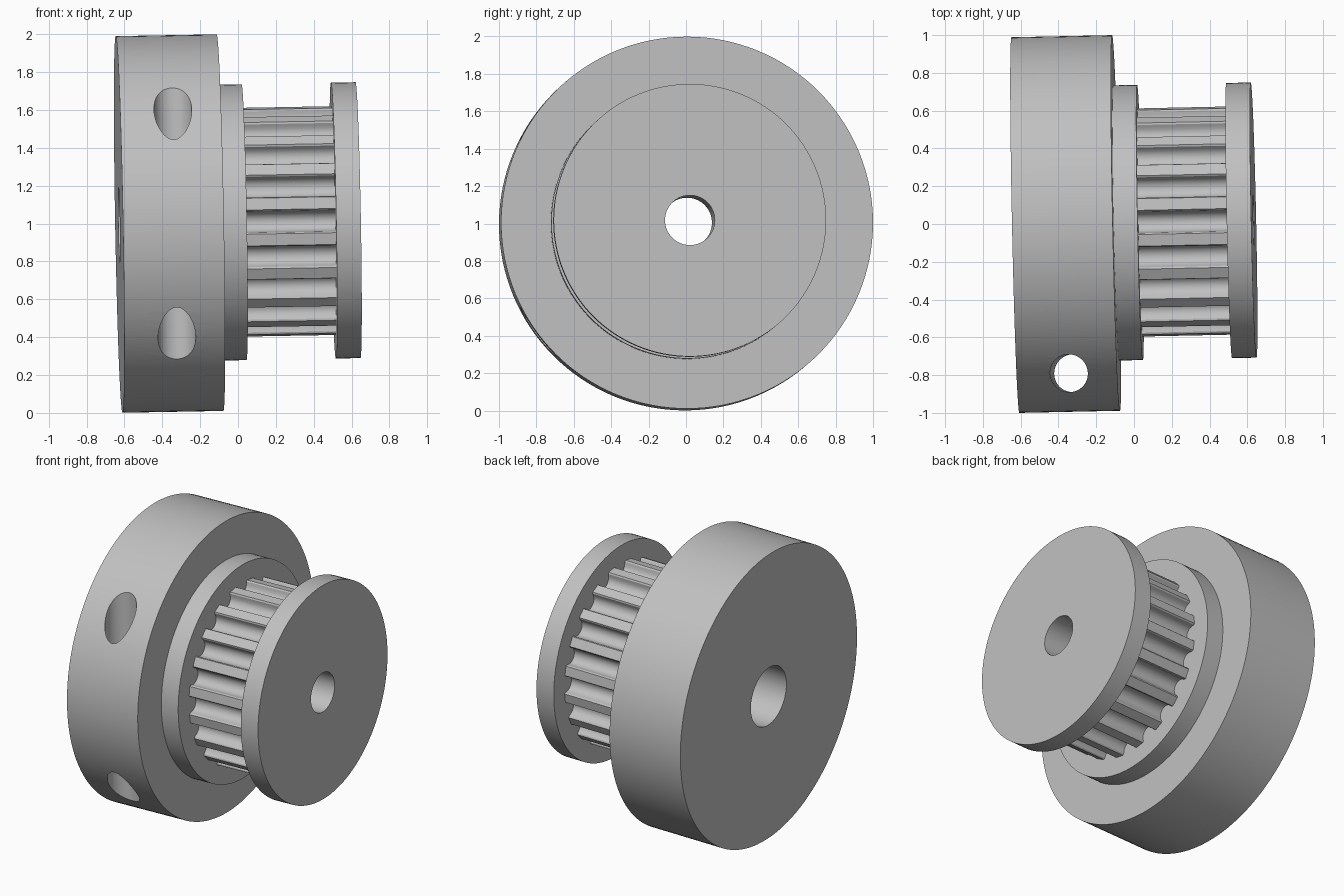
import bpy
import bmesh
from math import cos, sin, pi, atan2, hypot
from mathutils import Vector, Matrix

cube = bpy.data.objects.get("Cube")
if cube:
    bpy.data.objects.remove(cube, do_unlink=True)

grey = bpy.data.materials.new("machined grey")
grey.use_nodes = True
grey.diffuse_color = (0.53, 0.53, 0.53, 1)
grey.node_tree.nodes["Principled BSDF"].inputs["Base Color"].default_value = grey.diffuse_color

# The pulley axis runs along local x and leans slightly
PIVOT = Vector((-0.36, 0, 1.0))
AXIS = Vector((1, 0.021, 0.018))
TILT = Vector((1, 0, 0)).rotation_difference(AXIS).to_matrix().to_4x4()
PLACE = Matrix.Translation(PIVOT) @ TILT @ Matrix.Translation((0.36, 0, 0))


def circle(radius, count=128):
    return [(radius, 2 * pi * i / count) for i in range(count)]


def toothed(teeth=20, outer=0.605, bottom=0.53, groove=0.055):
    """Outline with round-bottomed grooves, as (radius, angle) pairs."""
    half = [(bottom + groove * (1 - cos(t * pi / 10)), groove * sin(t * pi / 10))
            for t in range(6)]
    half += [(outer - 0.009, groove + 0.002), (outer - 0.001, groove + 0.009)]
    half = [(hypot(r, s), atan2(s, r)) for r, s in half]
    whole = [(r, -a) for r, a in reversed(half[1:])] + half
    return [(r, a + pi + 2 * pi * k / teeth) for k in range(teeth) for r, a in whole]


def finish(obj):
    bpy.ops.object.select_all(action='DESELECT')
    obj.select_set(True)
    bpy.context.view_layer.objects.active = obj
    bpy.ops.object.shade_smooth_by_angle(angle=0.5)


def ring(name, x0, x1, outline, bore):
    """Tube along the axis with the given outline and a round bore."""
    bm = bmesh.new()
    inner = [(bore, a) for r, a in outline]
    loops = []
    for x, pts in ((x0, inner), (x0, outline), (x1, outline), (x1, inner)):
        loops.append([bm.verts.new((x, r * cos(a), r * sin(a))) for r, a in pts])
    n = len(outline)
    for k in range(4):
        a, b = loops[k], loops[(k + 1) % 4]
        for i in range(n):
            j = (i + 1) % n
            bm.faces.new((a[i], a[j], b[j], b[i]))
    bmesh.ops.recalc_face_normals(bm, faces=bm.faces)
    mesh = bpy.data.meshes.new(name)
    bm.to_mesh(mesh)
    bm.free()
    mesh.materials.append(grey)
    obj = bpy.data.objects.new(name, mesh)
    bpy.context.collection.objects.link(obj)
    obj.matrix_world = PLACE
    return obj


# Wide collar with a larger bore
collar = ring("collar", -0.628, -0.095, circle(0.9945), 0.2)

# Cross hole through the front edge of the collar
bpy.ops.mesh.primitive_cylinder_add(vertices=48, radius=0.1, depth=3)
drill = bpy.context.object
drill.name = "cross_hole_cutter"
drill.hide_render = True
drill.matrix_world = PLACE @ Matrix.Translation((-0.35, -0.79, 0))
cut = collar.modifiers.new("cross hole", 'BOOLEAN')
cut.operation = 'DIFFERENCE'
cut.solver = 'EXACT'
cut.object = drill
bpy.context.view_layer.objects.active = collar
bpy.ops.object.modifier_apply(modifier=cut.name)
bpy.data.objects.remove(drill, do_unlink=True)
finish(collar)

# Belt track: two flanges with the toothed wheel between them
finish(ring("inner_flange", -0.095, 0.032, circle(0.7285), 0.133))
finish(ring("toothed_wheel", 0.032, 0.504, toothed(), 0.133))
finish(ring("outer_flange", 0.504, 0.634, circle(0.7285), 0.133))
